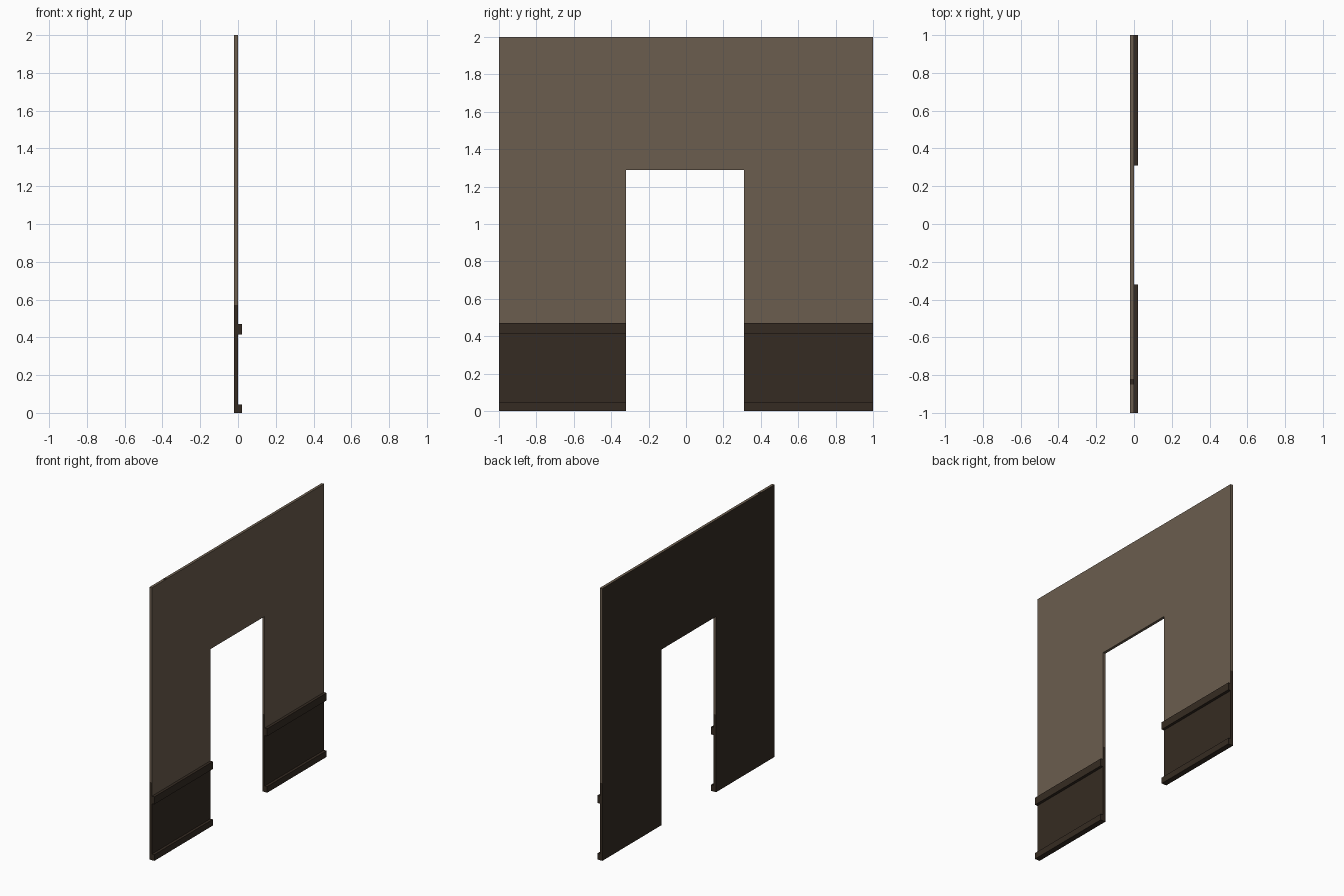
import bpy, bmesh
from mathutils import Vector

if "Cube" in bpy.data.objects:
    bpy.data.objects.remove(bpy.data.objects["Cube"])


def material(name, rgb):
    lin = [((c / 255 + 0.055) / 1.055) ** 2.4 for c in rgb]
    m = bpy.data.materials.new(name)
    m.diffuse_color = (*lin, 1)
    m.use_nodes = True
    m.node_tree.nodes["Principled BSDF"].inputs["Base Color"].default_value = m.diffuse_color
    return m


LIGHT = material("light brown plaster", (107, 93, 78))
DARK = material("dark brown wood", (53, 43, 34))

HALL_L, HALL_R, HEAD = -0.32, 0.31, 1.29   # doorway opening
DADO, EDGE = 0.47, 0.57                    # dark heights on face and on edges


def finish(bm, name, mats):
    bmesh.ops.recalc_face_normals(bm, faces=bm.faces)
    me = bpy.data.meshes.new(name)
    bm.to_mesh(me)
    bm.free()
    for m in mats:
        me.materials.append(m)
    ob = bpy.data.objects.new(name, me)
    bpy.context.collection.objects.link(ob)


# Wall panel: doorway outline extruded through its thickness
bm = bmesh.new()
outline = [(-1, 0), (HALL_L, 0), (HALL_L, HEAD), (HALL_R, HEAD),
           (HALL_R, 0), (1, 0), (1, 2), (-1, 2)]
face = bm.faces.new([bm.verts.new((-0.02, y, z)) for y, z in outline])
ext = bmesh.ops.extrude_face_region(bm, geom=[face])
bmesh.ops.translate(bm, vec=(0.02, 0, 0),
                    verts=[v for v in ext["geom"] if isinstance(v, bmesh.types.BMVert)])

# Cut colour boundaries (heights, door head and jambs keep the faces convex)
cuts = [((0, 0, h), (0, 0, 1)) for h in (DADO, EDGE, HEAD)]
cuts += [((0, y, 0), (0, 1, 0)) for y in (-0.85, -0.82)]
for co, no in cuts:
    bmesh.ops.bisect_plane(bm, geom=bm.verts[:] + bm.edges[:] + bm.faces[:],
                           plane_co=Vector(co), plane_no=Vector(no), dist=1e-5)
bmesh.ops.recalc_face_normals(bm, faces=bm.faces)

# Dark back, dark dado on the front face, dark lower edges, small mark on top
for f in bm.faces:
    c, n = f.calc_center_median(), f.normal
    dark = (n.x < -0.5
            or (n.x > 0.5 and c.z < DADO)
            or (abs(n.y) > 0.5 and c.z < EDGE)
            or (n.z < -0.5 and c.z < 0.1)
            or (n.z > 0.5 and -0.85 < c.y < -0.82))
    f.material_index = int(dark)
finish(bm, "doorway_wall", [LIGHT, DARK])


# Trim rails either side of the doorway
def rail(name, y0, y1, z0, z1):
    bm = bmesh.new()
    bmesh.ops.create_cube(bm, size=1)
    for v in bm.verts:
        v.co = (0.01 + v.co.x * 0.02,
                (y0 + y1) / 2 + v.co.y * (y1 - y0),
                (z0 + z1) / 2 + v.co.z * (z1 - z0))
    finish(bm, name, [DARK])


for side, y0, y1 in (("left", -1, HALL_L), ("right", HALL_R, 1)):
    rail("baseboard_" + side, y0, y1, 0, 0.045)
    rail("chair_rail_" + side, y0, y1, 0.415, DADO)
